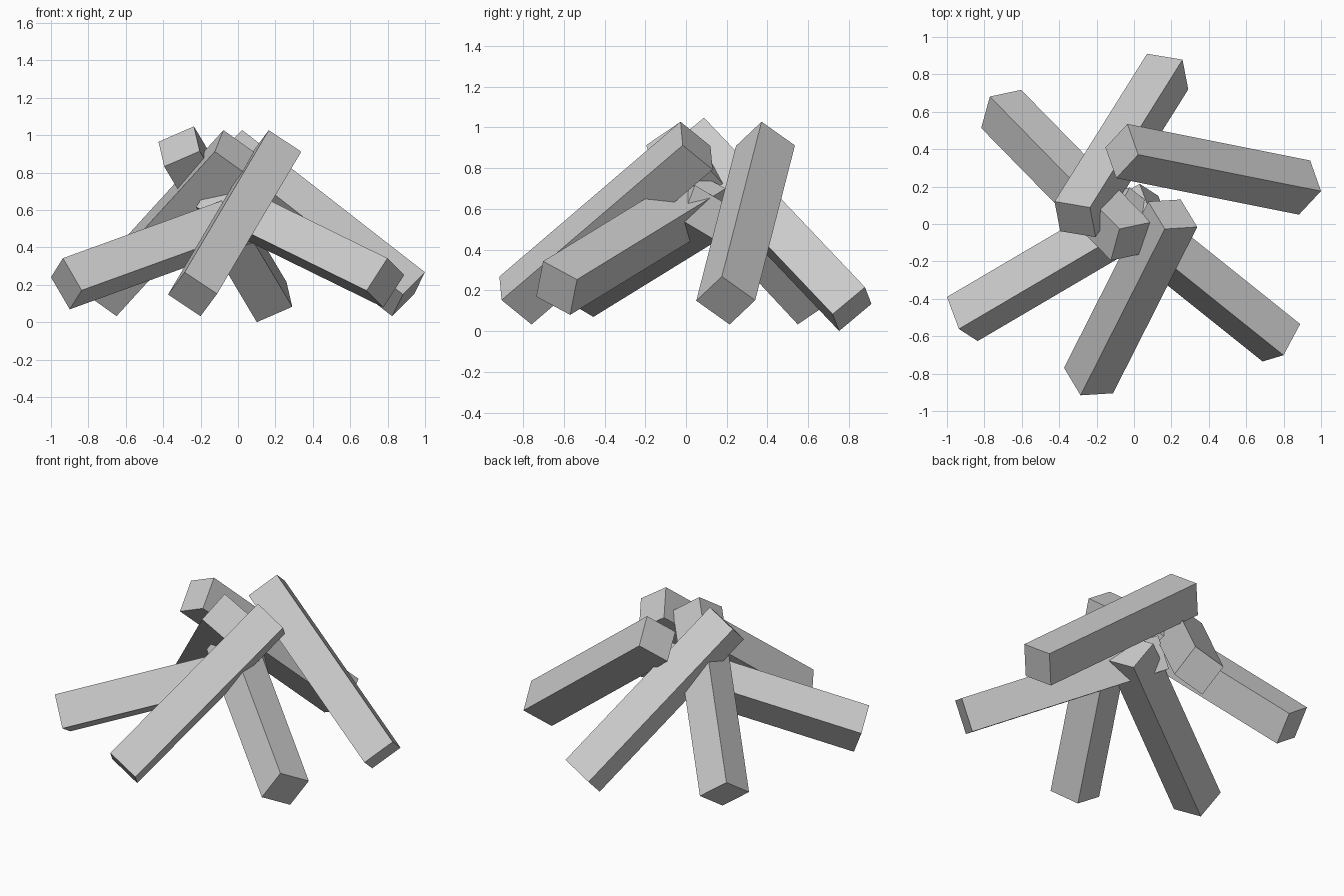
import bpy
from mathutils import Matrix, Vector

cube = bpy.data.objects.get("Cube")
if cube:
    bpy.data.objects.remove(cube, do_unlink=True)

# Single grey colour
grey = bpy.data.materials.new("light_grey")
grey.use_nodes = True
GREY = (0.6, 0.6, 0.6, 1)
grey.diffuse_color = GREY
grey.node_tree.nodes["Principled BSDF"].inputs["Base Color"].default_value = GREY

WIDTH = 0.209


def beam(name, low, high, side):
    """Square beam between two end centres; side is the direction of one section edge."""
    low, high = Vector(low), Vector(high)
    axis = (high - low).normalized()
    across = Vector(side)
    across = (across - axis * across.dot(axis)).normalized()
    up = axis.cross(across)
    turn = Matrix((across, up, axis)).transposed().to_4x4()
    bpy.ops.mesh.primitive_cube_add(size=1)
    ob = bpy.context.object
    ob.name = name
    ob.data.materials.append(grey)
    size = Matrix.Diagonal((WIDTH, WIDTH, (high - low).length, 1))
    ob.data.transform(turn @ size)
    ob.location = (low + high) / 2
    return ob


# Upper beams, leaning on the pile
beam("back_beam", (0.18, 0.815, 0.108), (-0.315, 0.025, 0.94), (0.19, -0.03, 0.08))
beam("left_beam", (0.912, 0.195, 0.15), (-0.065, 0.39, 0.91), (-0.05, 0.16, -0.12))
beam("back_right_beam", (-0.71, 0.615, 0.15), (-0.017, -0.093, 0.91), (0.17, 0.035, -0.12))
beam("front_beam", (-0.243, -0.837, 0.15), (0.207, 0.052, 0.91), (0.17, 0.005, -0.12))

# Lower beams, crossing at the middle
beam("front_left_beam", (0.788, -0.635, 0.211), (-0.124, 0.095, 0.658), (0.09, 0.165, -0.09))
beam("front_right_beam", (-0.918, -0.508, 0.206), (0.112, 0.097, 0.579), (0.07, -0.17, 0.105))
